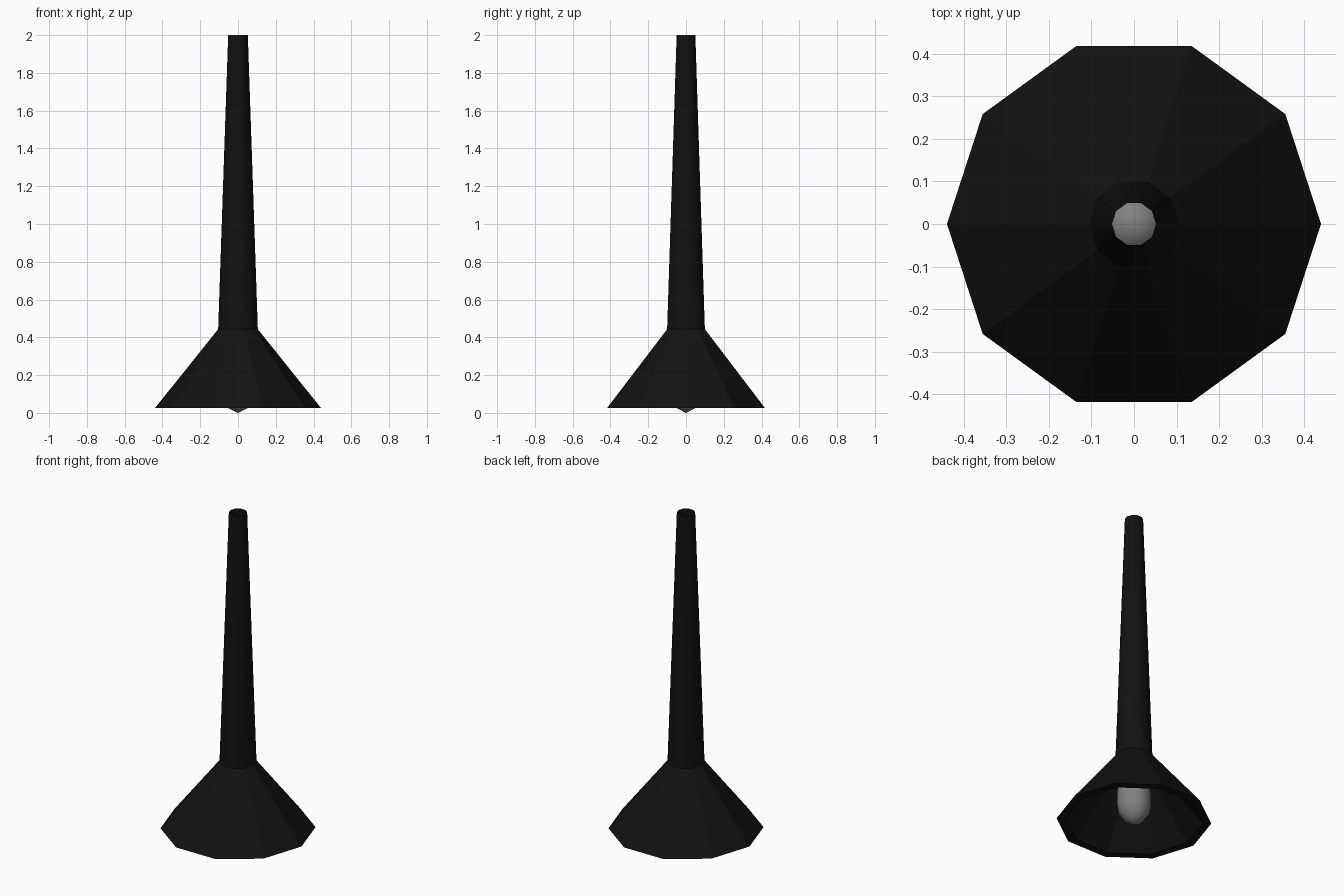
import bpy, bmesh
from math import cos, sin, pi

if "Cube" in bpy.data.objects:
    bpy.data.objects.remove(bpy.data.objects["Cube"])

SIDES = 10


def material(name, grey):
    mat = bpy.data.materials.new(name)
    mat.diffuse_color = (grey, grey, grey, 1)
    mat.use_nodes = True
    mat.node_tree.nodes["Principled BSDF"].inputs["Base Color"].default_value = mat.diffuse_color
    return mat


def lathe(name, profile, mat, smooth=False):
    """Spin a (radius, height) profile around z with ten sides."""
    bm = bmesh.new()
    rings = []
    for r, z in profile:
        if r == 0:
            rings.append([bm.verts.new((0, 0, z))] * SIDES)
        else:
            rings.append([bm.verts.new((r * cos(2 * pi * i / SIDES),
                                        r * sin(2 * pi * i / SIDES), z))
                          for i in range(SIDES)])
    for a, b in zip(rings, rings[1:]):
        for i in range(SIDES):
            j = (i + 1) % SIDES
            face = bm.faces.new(list(dict.fromkeys([a[i], a[j], b[j], b[i]])))
            face.smooth = smooth
    bmesh.ops.recalc_face_normals(bm, faces=bm.faces)
    mesh = bpy.data.meshes.new(name)
    bm.to_mesh(mesh)
    bm.free()
    mesh.materials.append(mat)
    obj = bpy.data.objects.new(name, mesh)
    bpy.context.collection.objects.link(obj)
    return obj


black = material("matte_black", 0.006)
grey = material("bulb_grey", 0.22)

# Conical shade with a flat rim and an inner wall
lathe("shade", [(0.105, 0.443), (0.44, 0.025), (0.39, 0.025), (0.095, 0.395)], black)

# Long tapering open tube
lathe("stem", [(0.105, 0.443), (0.052, 2.0)], black, smooth=True)

# Rounded bulb, its tip just below the rim
lower = [(0, 0), (0.05, 0.024), (0.086, 0.07), (0.098, 0.13)]
upper = [(r, 0.34 - z) for r, z in reversed(lower)]
lathe("bulb", lower + upper, grey, smooth=True)
